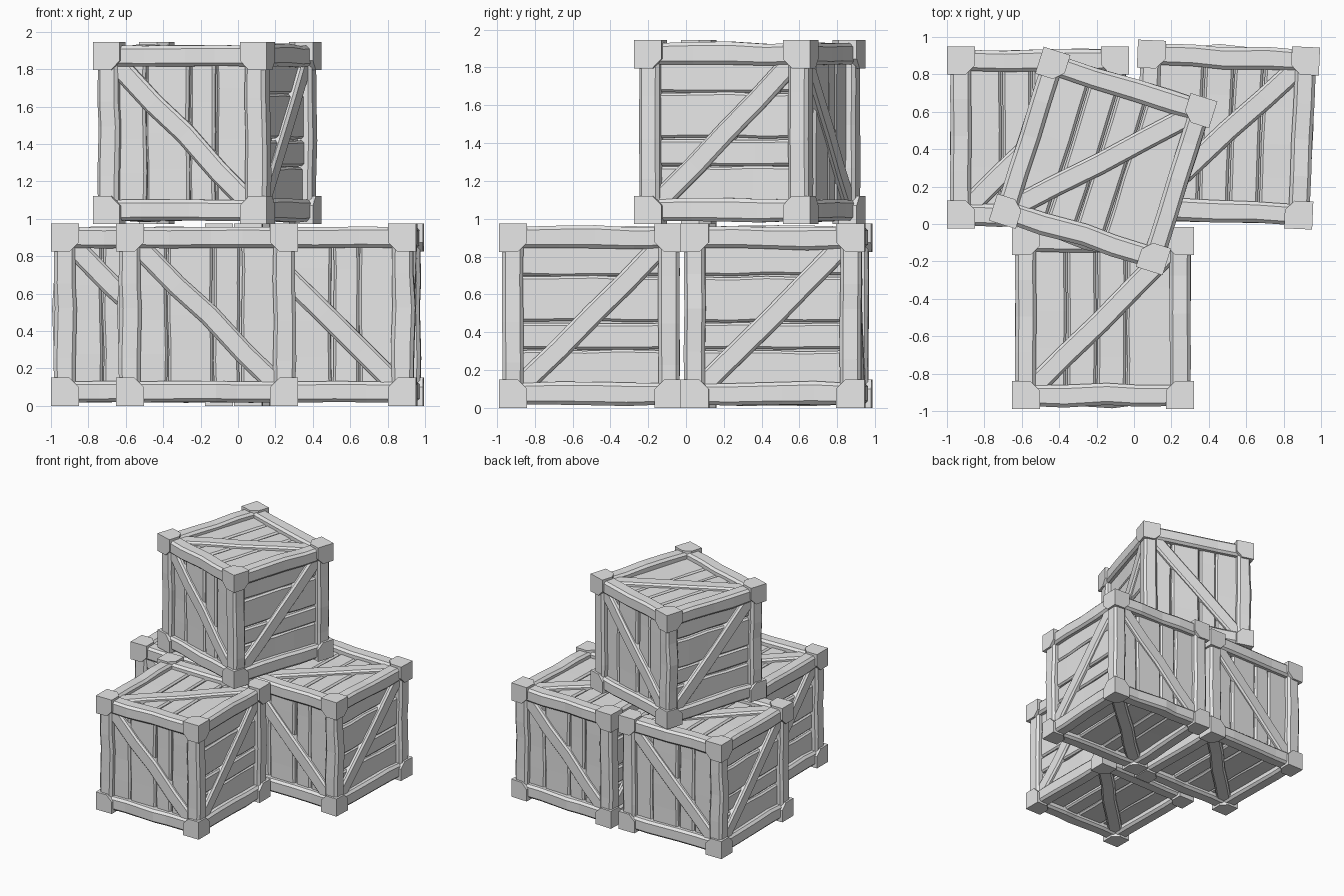
import bpy, bmesh, math, random
from mathutils import Vector, Matrix

random.seed(4)
cube = bpy.data.objects.get("Cube")
if cube:
    bpy.data.objects.remove(cube)

GREY = (0.8, 0.8, 0.8, 1.0)
mat = bpy.data.materials.new("plain_grey")
mat.use_nodes = True
mat.diffuse_color = GREY
mat.node_tree.nodes["Principled BSDF"].inputs["Base Color"].default_value = GREY

X, Y, Z = Vector((1, 0, 0)), Vector((0, 1, 0)), Vector((0, 0, 1))
HALF = 0.487      # half size of a crate
CAP = 0.15        # corner cap size
BEAM = 0.413      # distance of the frame beams from the centre


def basis(u, v):
    """Matrix whose local x, y, z are u, v and the outward normal."""
    return Matrix((u, v, u.cross(v))).transposed().to_4x4()


def timber(bm, matrix, section, half_len, wobble, swell=0.0, cuts=3):
    """Hand-hewn bar along local y, with uneven rings of a closed section."""
    rings = []
    for i in range(cuts + 2):
        t = i / (cuts + 1) * 2 - 1
        inside = 0 if abs(t) == 1 else 1
        y = t * half_len + inside * random.uniform(-0.05, 0.05)
        dx = inside * random.uniform(-wobble, wobble)
        dz = inside * random.uniform(-wobble, wobble) * 0.3
        grow = 1 + inside * random.uniform(0, swell)
        rings.append([bm.verts.new(matrix @ Vector((x * grow + dx, y, z + dz)))
                      for x, z in section])
    n = len(section)
    for a, b in zip(rings, rings[1:]):
        for k in range(n):
            j = (k + 1) % n
            bm.faces.new((a[k], a[j], b[j], b[k]))
    bm.faces.new(rings[0])
    bm.faces.new(rings[-1])


def board(w, low, high, c):
    """Board section with chamfered outer edges."""
    return [(-w, low), (w, low), (w, high - c), (w - c, high),
            (c - w, high), (-w, high - c)]


def octagon(r, c):
    """Square section with all four corners chamfered."""
    k = r - c
    return [(-k, -r), (k, -r), (r, -k), (r, k), (k, r), (-k, r), (-r, k), (-r, -k)]


parts = {name: bmesh.new() for name in
         ("inner_box", "planks", "braces", "frame_beams", "corner_caps")}

# Solid core behind the plank gaps
bmesh.ops.create_cube(parts["inner_box"], size=0.79)

# Planks and diagonal brace on each side
SIDE, TOP = (-0.21, 0.035, 0.18), (-0.195, -0.035, 0.125)
faces = [(X, Z, SIDE, 1), (-X, Z, SIDE, 1), (-Z, Y, SIDE, 1), (-Z, -Y, SIDE, 1),
         (X, Y, TOP, -1), (X, -Y, SIDE, 1)]
for u, v, gaps, turn in faces:
    m = basis(u, v)
    limits = [-0.39, *gaps, 0.39]
    for a, b in zip(limits, limits[1:]):
        high = 0.425 + random.uniform(-0.006, 0.006)
        place = m @ Matrix.Translation(((a + b) / 2, 0, 0))
        timber(parts["planks"], place, board((b - a) / 2 - 0.004, 0.36, high, 0.013),
               0.4, 0.006)
    timber(parts["braces"], m @ Matrix.Rotation(turn * math.pi / 4, 4, "Z"),
           board(0.057, 0.38, 0.453, 0.014), 0.54, 0.008)

# Twelve frame beams, four along each axis
for u, v in ((X, Z), (Y, X), (Z, Y)):
    for sx in (-1, 1):
        for sz in (-1, 1):
            place = basis(u, v) @ Matrix.Translation((sx * BEAM, 0, sz * BEAM))
            timber(parts["frame_beams"], place, octagon(0.056, 0.018), 0.42, 0.008, 0.12)

# Corner caps, with the three inward edges cut off
for sx in (-1, 1):
    for sy in (-1, 1):
        for sz in (-1, 1):
            signs = Vector((sx, sy, sz))
            bm = parts["corner_caps"]
            place = Matrix.Translation(signs * (HALF - CAP / 2))
            new = bmesh.ops.create_cube(bm, size=CAP, matrix=place)["verts"]
            inner = min(new, key=lambda p: p.co.dot(signs))
            bmesh.ops.bevel(bm, geom=list(inner.link_edges), offset=0.05,
                            segments=1, affect="EDGES")

meshes = {}
for name, bm in parts.items():
    bmesh.ops.recalc_face_normals(bm, faces=bm.faces)
    meshes[name] = bpy.data.meshes.new(name)
    bm.to_mesh(meshes[name])
    bm.free()
    meshes[name].materials.append(mat)

# Three crates on the ground and one stacked on top
crates = {"front_crate": (-0.166, -0.503, HALF, 0),
          "back_right_crate": (-0.513, 0.463, HALF, 0),
          "back_left_crate": (0.487, 0.478, HALF, 177.5),
          "top_crate": (-0.165, 0.337, HALF * 3 - 0.003, -17.5)}
for crate, (x, y, z, angle) in crates.items():
    place = Matrix.Translation((x, y, z)) @ Matrix.Rotation(math.radians(angle), 4, "Z")
    for name, mesh in meshes.items():
        ob = bpy.data.objects.new(crate + "_" + name, mesh)
        ob.matrix_world = place
        bpy.context.collection.objects.link(ob)
